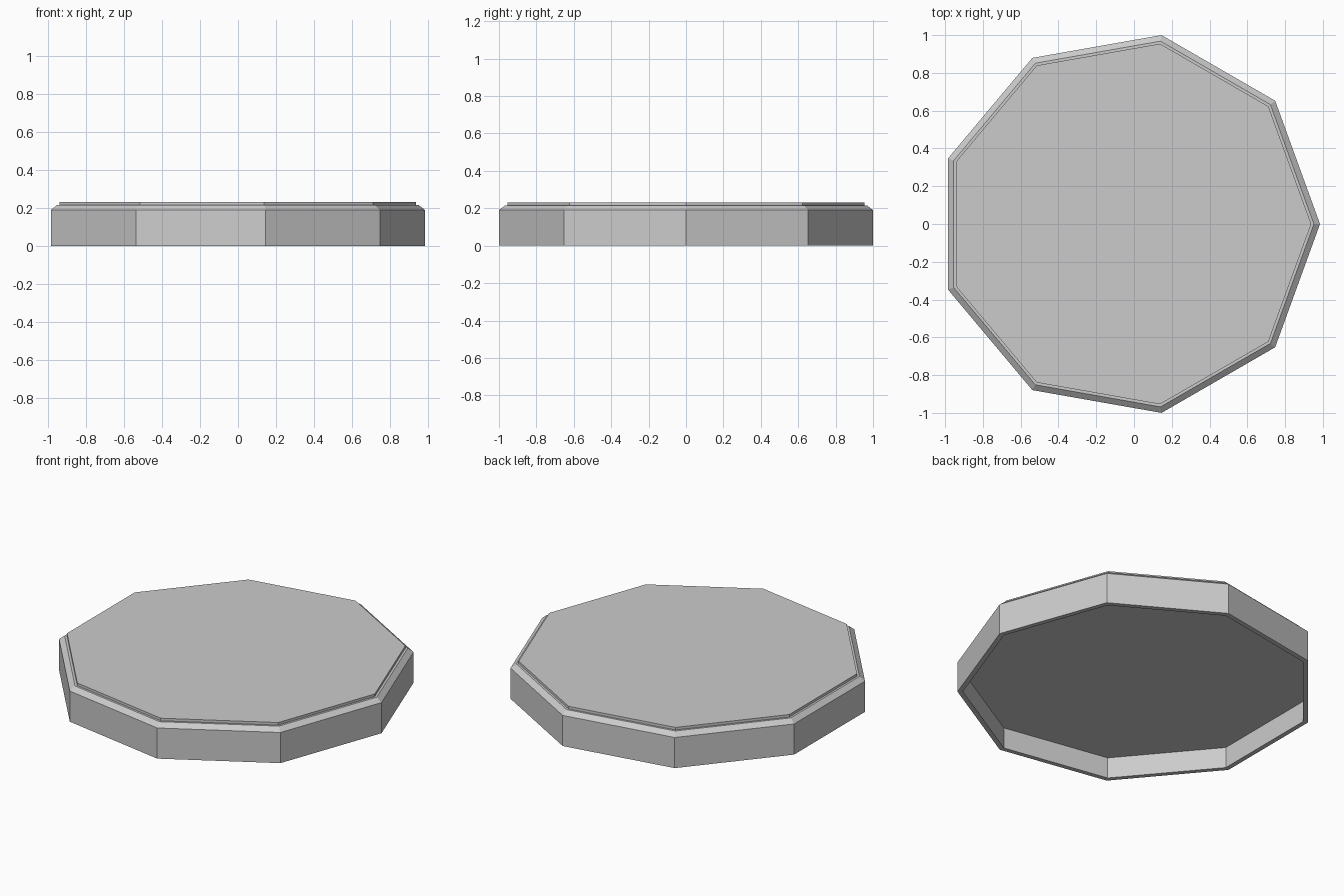
import bpy, bmesh
from math import cos, sin, radians

if "Cube" in bpy.data.objects:
    bpy.data.objects.remove(bpy.data.objects["Cube"])

SIDES = 9
SHIFT = -0.0306  # centres the odd-sided outline on x

# (corner radius, height), from the hollow's ceiling, round the rim, to the top
PROFILE = [
    (0.985, 0.13),    # underside ceiling
    (0.985, 0.0),     # inner wall
    (1.0154, 0.0),    # bottom rim
    (1.0154, 0.19),   # outer wall
    (0.983, 0.215),   # chamfer
    (0.969, 0.215),   # small ledge
    (0.969, 0.231),   # raised top panel
]


def ring(bm, r, z):
    return [bm.verts.new((r * cos(radians(i * 360 / SIDES)) + SHIFT,
                          r * sin(radians(i * 360 / SIDES)), z))
            for i in range(SIDES)]


bm = bmesh.new()
rings = [ring(bm, r, z) for r, z in PROFILE]

# Walls between successive rings
for a, b in zip(rings, rings[1:]):
    for i in range(SIDES):
        j = (i + 1) % SIDES
        bm.faces.new((a[i], a[j], b[j], b[i]))

# Ceiling of the hollow and the top face
bm.faces.new(rings[0][::-1])
bm.faces.new(rings[-1])
bmesh.ops.recalc_face_normals(bm, faces=bm.faces[:])

mesh = bpy.data.meshes.new("nine_sided_lid")
bm.to_mesh(mesh)
bm.free()
lid = bpy.data.objects.new("nine_sided_lid", mesh)
bpy.context.collection.objects.link(lid)
